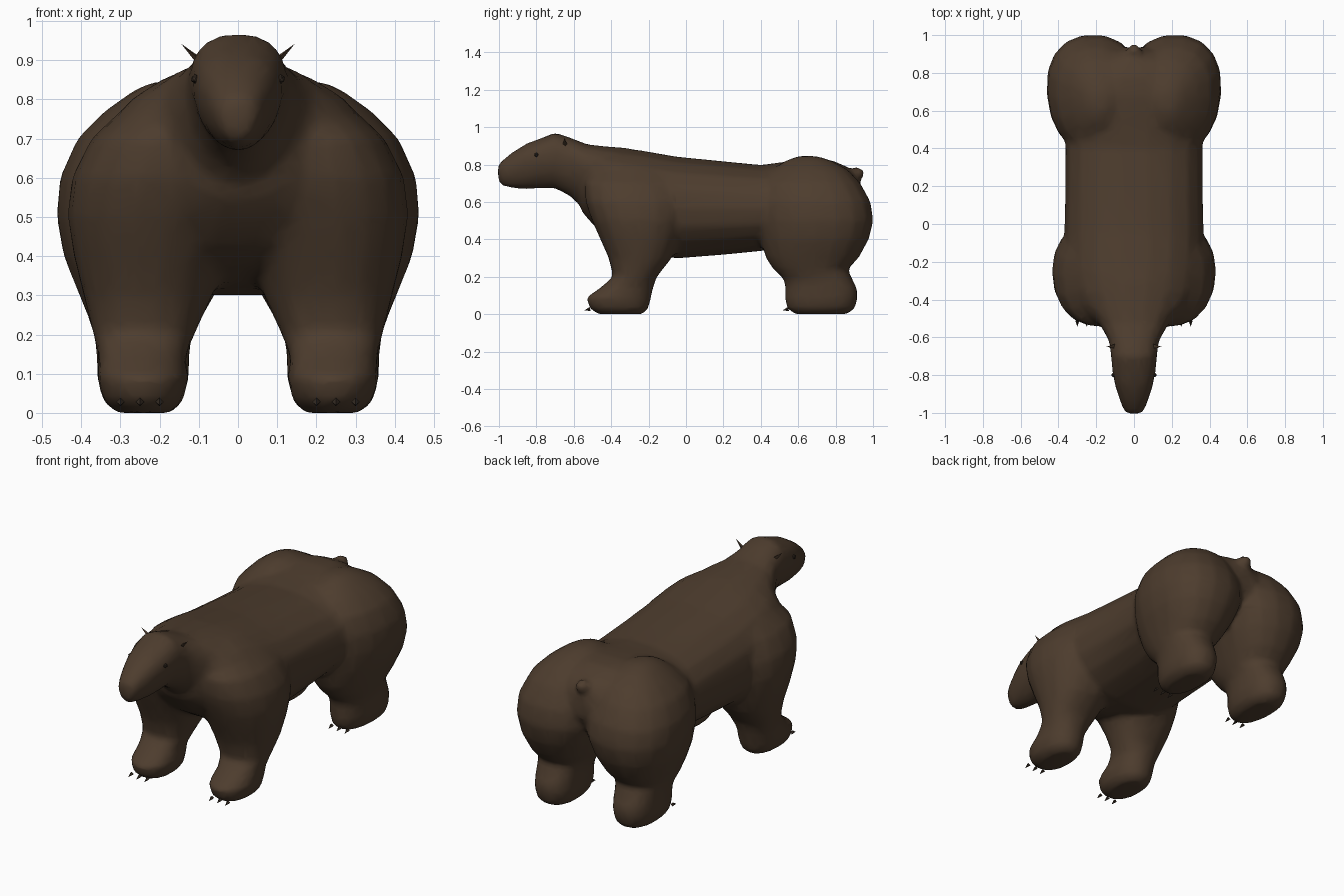
import bpy, bmesh, math
from mathutils import Vector, Matrix

if "Cube" in bpy.data.objects:
    bpy.data.objects.remove(bpy.data.objects["Cube"])


def material(name, rgb):
    m = bpy.data.materials.new(name)
    m.diffuse_color = (*rgb, 1)
    m.use_nodes = True
    m.node_tree.nodes["Principled BSDF"].inputs["Base Color"].default_value = m.diffuse_color
    return m


FUR = material("brown fur", (0.075, 0.046, 0.027))
DARK = material("dark brown", (0.032, 0.022, 0.015))


def finish(name, bm, mat):
    bmesh.ops.recalc_face_normals(bm, faces=bm.faces)
    me = bpy.data.meshes.new(name)
    bm.to_mesh(me)
    bm.free()
    ob = bpy.data.objects.new(name, me)
    ob.data.materials.append(mat)
    bpy.context.collection.objects.link(ob)
    return ob


def loft(bm, rings, place, sides=18, power=0.9, egg=0.0):
    """Skin rings of (position, a_low, a_high, b_low, b_high)."""
    loops = []
    for p, a0, a1, b0, b1 in rings:
        loop = []
        for i in range(sides):
            t = 2 * math.pi * i / sides
            c, s = math.cos(t), math.sin(t)
            u = math.copysign(abs(c) ** power, c) * (1 + egg * s)
            v = math.copysign(abs(s) ** power, s)
            a = (a0 + a1) / 2 + u * (a1 - a0) / 2
            b = (b0 + b1) / 2 + v * (b1 - b0) / 2
            loop.append(bm.verts.new(place(p, a, b)))
        loops.append(loop)
    for l0, l1 in zip(loops, loops[1:]):
        for i in range(sides):
            j = (i + 1) % sides
            bm.faces.new((l0[i], l0[j], l1[j], l1[i]))
    bm.faces.new(loops[0])
    bm.faces.new(loops[-1])


def along_y(p, a, b):
    return (a, p, b)


body = bmesh.new()

# Torso: y, half width, bottom, top
torso = [(-.56, .15, .55, .86), (-.50, .24, .48, .875), (-.44, .30, .42, .885),
         (-.36, .34, .37, .89), (-.25, .36, .33, .88), (-.05, .37, .295, .845),
         (.20, .365, .315, .82), (.40, .365, .335, .80), (.55, .37, .36, .82),
         (.68, .36, .40, .835), (.78, .31, .44, .825), (.86, .22, .49, .79),
         (.91, .13, .54, .74), (.935, .06, .58, .69)]
loft(body, [(y, -w, w, lo, hi) for y, w, lo, hi in torso], along_y, power=.9)

# Head and neck, wider at the brow than at the jaw
head = [(-1.005, .035, .71, .80), (-.985, .055, .685, .82), (-.93, .075, .672, .865),
        (-.85, .10, .668, .915), (-.78, .113, .672, .94), (-.70, .12, .672, .972),
        (-.62, .13, .63, .945), (-.53, .18, .545, .91), (-.44, .24, .46, .90),
        (-.30, .25, .42, .89)]
loft(body, [(y, -w, w, lo, hi) for y, w, lo, hi in head], along_y, egg=.2)

# Legs with shoulder and haunch: z, inner x, outer x, front y, back y
front_leg = [(.0, .17, .31, -.47, -.23), (.03, .14, .345, -.515, -.20),
             (.09, .125, .36, -.535, -.185), (.14, .135, .355, -.46, -.175),
             (.20, .11, .37, -.39, -.155), (.30, .065, .395, -.415, -.075),
             (.40, .03, .42, -.46, -.035), (.50, .0, .435, -.505, .0),
             (.60, -.02, .425, -.54, .01), (.70, .0, .375, -.545, -.02),
             (.77, .02, .30, -.49, -.06), (.83, .06, .20, -.42, -.12)]
hind_leg = [(.0, .17, .31, .58, .86), (.03, .14, .345, .54, .905),
            (.09, .125, .36, .525, .92), (.14, .125, .36, .53, .915),
            (.19, .12, .365, .52, .89), (.24, .095, .38, .465, .865),
            (.30, .06, .405, .425, .925), (.40, .01, .445, .395, .98),
            (.50, -.03, .463, .375, 1.005), (.60, -.03, .455, .37, .99),
            (.70, -.005, .41, .39, .935), (.77, .03, .34, .46, .87),
            (.82, .09, .27, .53, .78), (.845, .13, .22, .60, .70)]
for side in (-1, 1):
    for leg, egg in ((front_leg, 0), (hind_leg, .1)):
        loft(body, leg, lambda p, a, b: (side * a, b, p), egg=egg)

# Short tail
tail = [(.80, -.05, .05, .66, .75), (.87, -.05, .05, .69, .775),
        (.92, -.04, .04, .71, .79), (.955, -.02, .02, .735, .77)]
loft(body, tail, along_y, sides=10)

# Fuse the volumes into one skin and soften the creases
bear = finish("bear_body", body, FUR)
bpy.context.view_layer.objects.active = bear
bear.select_set(True)
remesh = bear.modifiers.new("fuse", 'REMESH')
remesh.mode = 'VOXEL'
remesh.voxel_size = 0.016
soften = bear.modifiers.new("soften", 'SMOOTH')
soften.factor = 0.5
soften.iterations = 8
thin = bear.modifiers.new("simplify", 'DECIMATE')
thin.ratio = 0.15
for m in list(bear.modifiers):
    bpy.ops.object.modifier_apply(modifier=m.name)
bpy.ops.object.shade_smooth_by_angle(angle=math.radians(50))

# Three small claws in front of every paw
claws = bmesh.new()
for side in (-1, 1):
    for y in (-.527, .533):
        for x in (.20, .25, .30):
            rot = Matrix.Rotation(math.radians(105), 4, 'X')
            loc = Matrix.Translation(Vector((side * x, y, .024)))
            bmesh.ops.create_cone(claws, cap_ends=True, segments=4, radius1=.011,
                                  radius2=.001, depth=.03, matrix=loc @ rot)
finish("claws", claws, DARK)

# Eyes and thin pointed ears
eyes = bmesh.new()
ears = bmesh.new()
for side in (-1, 1):
    bmesh.ops.create_icosphere(eyes, subdivisions=1, radius=.012,
                               matrix=Matrix.Translation((side * .109, -.80, .852)))
    base = [ears.verts.new((side * x, y, z)) for x, y, z in
            ((.098, -.66, .902), (.112, -.645, .90), (.10, -.635, .91))]
    tip = ears.verts.new((side * .145, -.65, .942))
    ears.faces.new(base)
    for i in range(3):
        ears.faces.new((base[i], base[(i + 1) % 3], tip))
finish("eyes", eyes, DARK)
finish("ears", ears, FUR)
